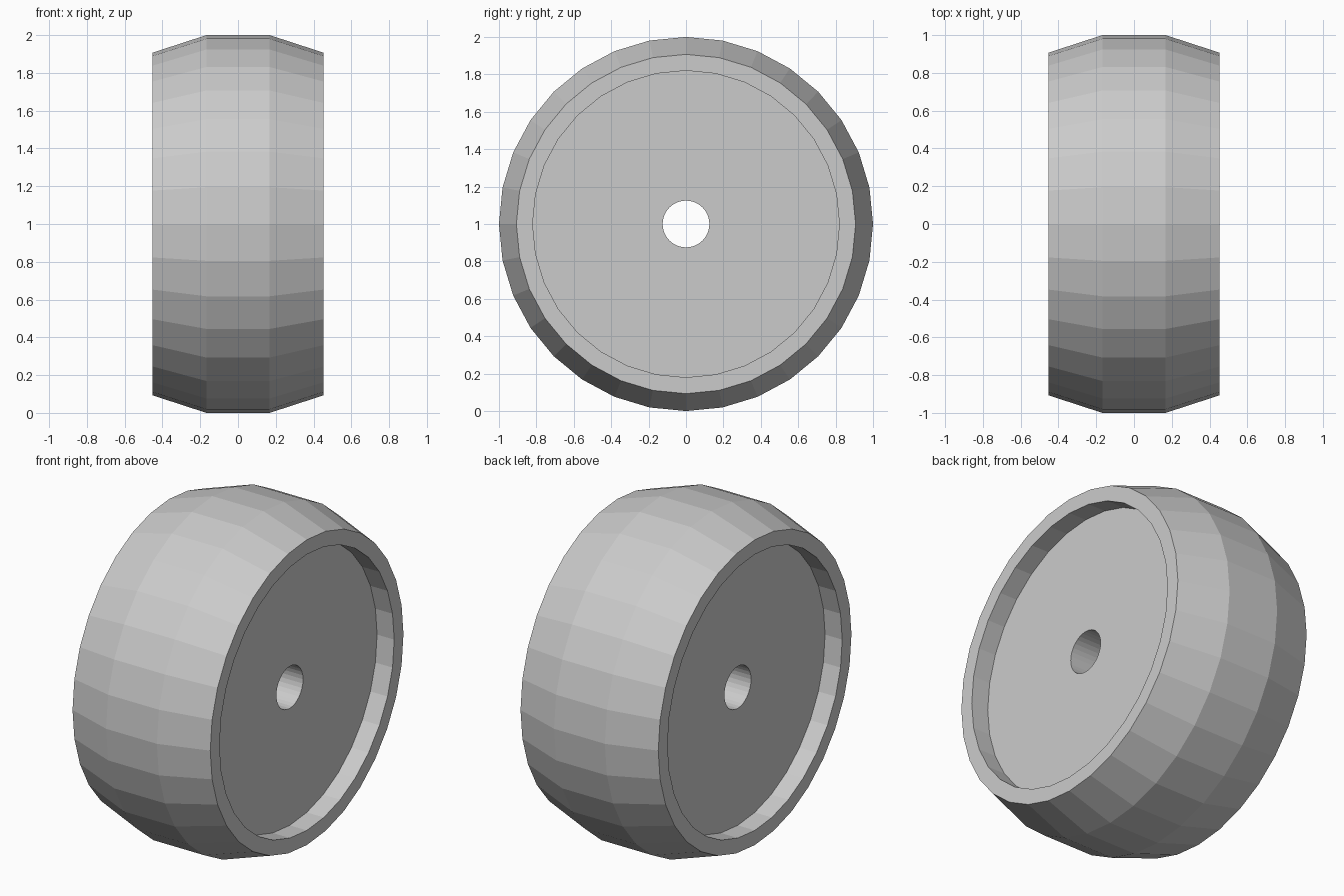
import bpy, bmesh
from math import cos, sin, tau

if "Cube" in bpy.data.objects:
    bpy.data.objects.remove(bpy.data.objects["Cube"])

SIDES = 32

# Half profile (x along the axle, radius): bore, web, recess wall, rim, tread
half = [(0.34, 0.125), (0.34, 0.82), (0.4525, 0.82), (0.4525, 0.907), (0.167, 1.0)]
profile = half + [(-x, r) for x, r in reversed(half)]

# Wheel: closed profile turned around the axle, standing on the ground
bm = bmesh.new()
rings = [[bm.verts.new((x, r * sin(tau * i / SIDES), 1 + r * cos(tau * i / SIDES)))
          for i in range(SIDES)] for x, r in profile]
for k, a in enumerate(rings):
    b = rings[(k + 1) % len(rings)]
    for i in range(SIDES):
        j = (i + 1) % SIDES
        bm.faces.new((a[i], a[j], b[j], b[i]))
bmesh.ops.recalc_face_normals(bm, faces=bm.faces[:])

mesh = bpy.data.meshes.new("wheel")
bm.to_mesh(mesh)
bm.free()
wheel = bpy.data.objects.new("wheel", mesh)
bpy.context.collection.objects.link(wheel)
